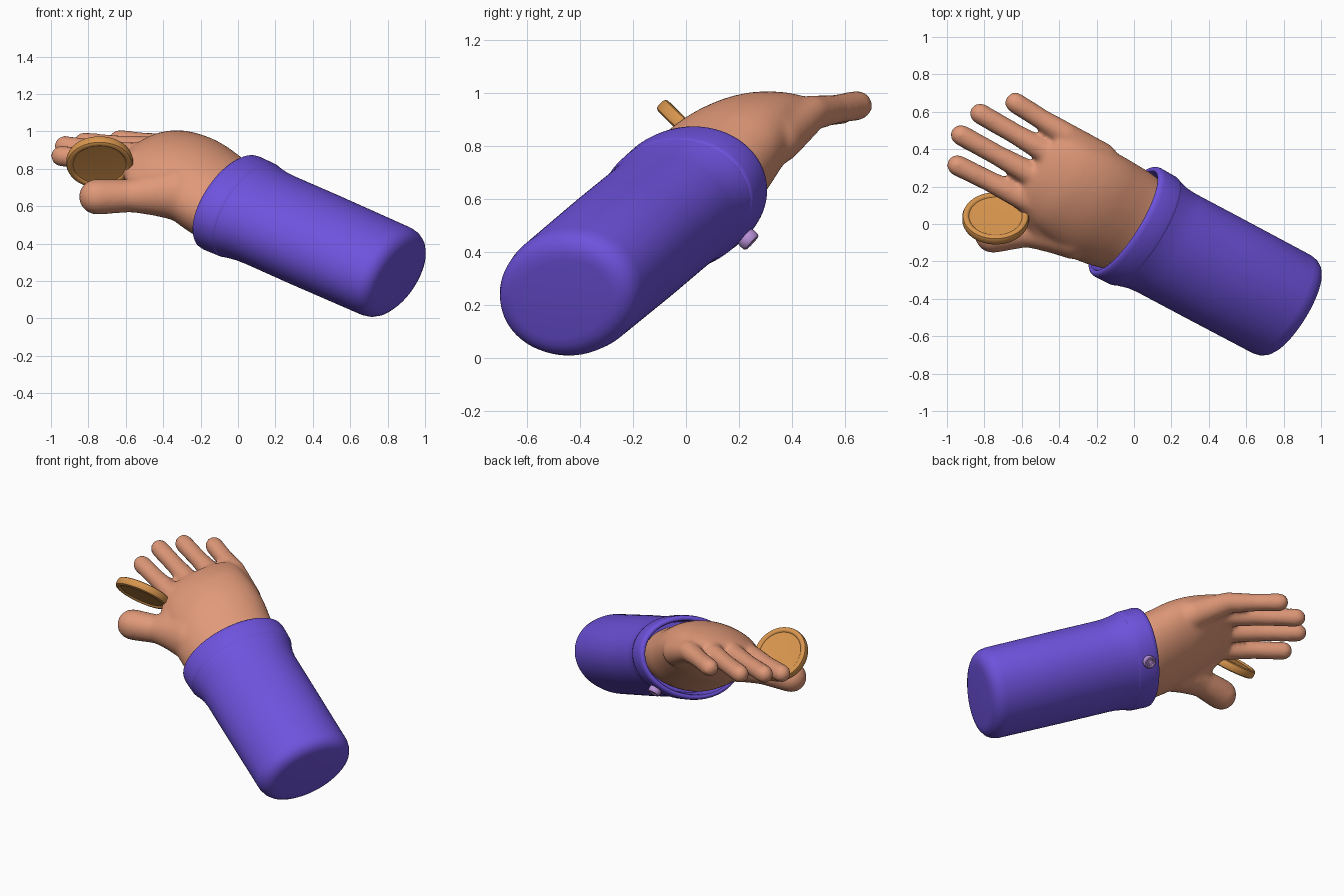
import bpy, bmesh, math
from mathutils import Vector

if "Cube" in bpy.data.objects:
    bpy.data.objects.remove(bpy.data.objects["Cube"])

V = Vector
AXIS = V((-.823, .437, .363)).normalized()       # along the forearm
END = V((.83, -.45, .235))                       # near the lower end of the sleeve
WIDE = V((.551, .765, .334))                     # across the hand
WIDE = (WIDE - AXIS * WIDE.dot(AXIS)).normalized()
UP = WIDE.cross(AXIS).normalized()               # out of the back of the hand
if UP.z < 0:
    UP = -UP


def material(name, rgb):
    m = bpy.data.materials.new(name)
    m.diffuse_color = (*rgb, 1)
    m.use_nodes = True
    m.node_tree.nodes["Principled BSDF"].inputs["Base Color"].default_value = m.diffuse_color
    return m


PURPLE = material("purple cloth", (.155, .085, .72))
SKIN = material("warm skin", (.75, .32, .19))
GOLD = material("gold", (.68, .30, .075))
LILAC = material("lilac", (.48, .28, .68))


def finish(name, bm, mat, angle=40):
    bmesh.ops.recalc_face_normals(bm, faces=bm.faces)
    me = bpy.data.meshes.new(name)
    bm.to_mesh(me)
    bm.free()
    me.materials.append(mat)
    for p in me.polygons:
        p.use_smooth = True
    me.set_sharp_from_angle(angle=math.radians(angle))
    ob = bpy.data.objects.new(name, me)
    bpy.context.collection.objects.link(ob)
    return ob


def loft(bm, sections, n=64):
    """Closed skin over elliptical sections (centre, half width, half height, wide, up)."""
    rings = []
    for c, a, b, w, u in sections:
        ring = []
        for i in range(n):
            t = 2 * math.pi * i / n
            ring.append(bm.verts.new(c + w * a * math.cos(t) + u * b * math.sin(t)))
        rings.append(ring)
    for r, s in zip(rings, rings[1:]):
        for i in range(n):
            j = (i + 1) % n
            bm.faces.new((r[i], r[j], s[j], s[i]))
    bm.faces.new(rings[0])
    bm.faces.new(rings[-1])


def rounded(sections, steps=5):
    """Extra sections along a smooth curve through the given ones."""
    out = []
    last = len(sections) - 1
    for i in range(last):
        four = [sections[max(0, min(last, i + k))] for k in (-1, 0, 1, 2)]
        for s in range(steps):
            t = s / steps
            out.append(tuple(
                (b * 2 + (c - a) * t + (a * 2 - b * 5 + c * 4 - d) * t * t
                 + (b * 3 - a - c * 3 + d) * t ** 3) * .5 for a, b, c, d in zip(*four)))
    return out + [sections[-1]]


def sleeve_part(name, profile):
    bm = bmesh.new()
    loft(bm, [(END + AXIS * t, a, b, WIDE, UP) for t, a, b in profile], 96)
    return finish(name, bm, PURPLE)


def disc(name, centre, normal, profile, mat, n=64):
    """Round part turned around its normal; profile is (radius, height)."""
    normal = normal.normalized()
    w = normal.orthogonal().normalized()
    u = normal.cross(w)
    bm = bmesh.new()
    loft(bm, [(centre + normal * h, r, r, w, u) for r, h in profile], n)
    return finish(name, bm, mat, 35)


# Sleeve with a softly rounded lower end
sleeve_part("sleeve", [
    (-.04, .215, .15), (-.037, .245, .18), (-.027, .270, .205), (-.01, .291, .226),
    (.015, .305, .240), (.05, .312, .246), (.5, .313, .249), (.8, .313, .247),
    (.86, .318, .248), (.91, .332, .252), (.945, .342, .256)])

# Open cuff with a thick lip
sleeve_part("cuff", [
    (.93, .31, .23), (.931, .335, .250), (.936, .342, .255), (.95, .346, .258),
    (1.045, .349, .260), (1.064, .346, .257), (1.074, .337, .249), (1.076, .328, .240),
    (1.072, .318, .230), (1.06, .312, .225), (.97, .30, .215)])

# Cuff button on the underside
ang = math.radians(-61)
ca, sa = math.cos(ang), math.sin(ang)
out = (WIDE * ca / .345 + UP * sa / .257).normalized()
spot = END + AXIS * 1.0 + WIDE * .352 * ca + UP * .264 * sa
disc("cuff_button", spot, out, [
    (.03, -.015), (.036, -.01), (.04, .005), (.04, .022), (.036, .03), (.029, .032),
    (.023, .028), (.021, .02), (.014, .02), (.012, .026), (.004, .028)], LILAC, 32)

# Coin with a thick rounded rim on both faces
half = [(.130, .017), (.142, .018), (.147, .025), (.153, .028),
        (.165, .027), (.174, .022), (.178, .012)]
disc("coin", V((-.74, .03, .835)), V((0, .7, .71)),
     [(r, -h) for r, h in half] + half[::-1], GOLD, 80)

# Hand: palm, fingers and thumb fused into one skin
bm = bmesh.new()
KNUCKLE_UP = V((-.13, -.315, .93)).normalized()
MID_UP = (UP + KNUCKLE_UP).normalized()
loft(bm, rounded([
    (V((.05, -.03, .58)), .27, .19, WIDE, UP),
    (V((-.055, .02, .62)), .300, .203, WIDE, UP),
    (V((-.14, .06, .675)), .312, .203, WIDE, UP),
    (V((-.22, .105, .735)), .315, .196, WIDE, UP),
    (V((-.30, .155, .79)), .303, .180, WIDE, UP),
    (V((-.38, .205, .835)), .285, .152, WIDE, MID_UP),
    (V((-.45, .255, .865)), .265, .112, WIDE, KNUCKLE_UP),
    (V((-.51, .29, .88)), .245, .075, WIDE, KNUCKLE_UP),
    (V((-.53, .30, .885)), .22, .045, WIDE, KNUCKLE_UP)]))


def limb(points):
    """Overlapping tapered capsules along (position, radius) stops."""
    for (p, r), (q, s) in zip(points, points[1:]):
        p, q = V(p), V(q)
        d = (q - p).normalized()
        w = d.orthogonal().normalized()
        u = d.cross(w)
        rings = []
        for c, rad, start, stop in ((p, r, -85, 0), (q, s, 0, 85)):
            for i in range(7):
                a = math.radians(start + (stop - start) * i / 6)
                k = rad * math.cos(a)
                rings.append((c + d * rad * math.sin(a), k, k, w, u))
        loft(bm, rings, 24)


# Fingers from the little finger to the index, each rooted in the back of the hand
for root, size, base, tip in [
        ((-.18, .345, .825), .095, (-.36, .475, .923), (-.634, .648, .952)),
        ((-.28, .29, .875), .105, (-.45, .375, .907), (-.823, .590, .938)),
        ((-.35, .19, .855), .105, (-.54, .262, .873), (-.926, .476, .92)),
        ((-.42, .085, .80), .105, (-.61, .148, .828), (-.945, .314, .868))]:
    mid = V(base).lerp(V(tip), .5)
    limb([(root, size), (base, .067), (mid, .056), (tip, .057)])

# Thumb and the web joining it to the index finger
limb([((-.33, -.04, .67), .15), ((-.46, -.035, .665), .115),
      ((-.58, -.035, .655), .089), ((-.755, -.06, .65), .096)])
limb([((-.47, -.01, .70), .10), ((-.55, .085, .785), .07)])

hand = finish("hand", bm, SKIN, 180)
fuse = hand.modifiers.new("fuse", 'REMESH')
fuse.mode = 'VOXEL'
fuse.voxel_size = .013
fuse.use_smooth_shade = True
soften = hand.modifiers.new("soften", 'SMOOTH')
soften.factor = .5
soften.iterations = 14
